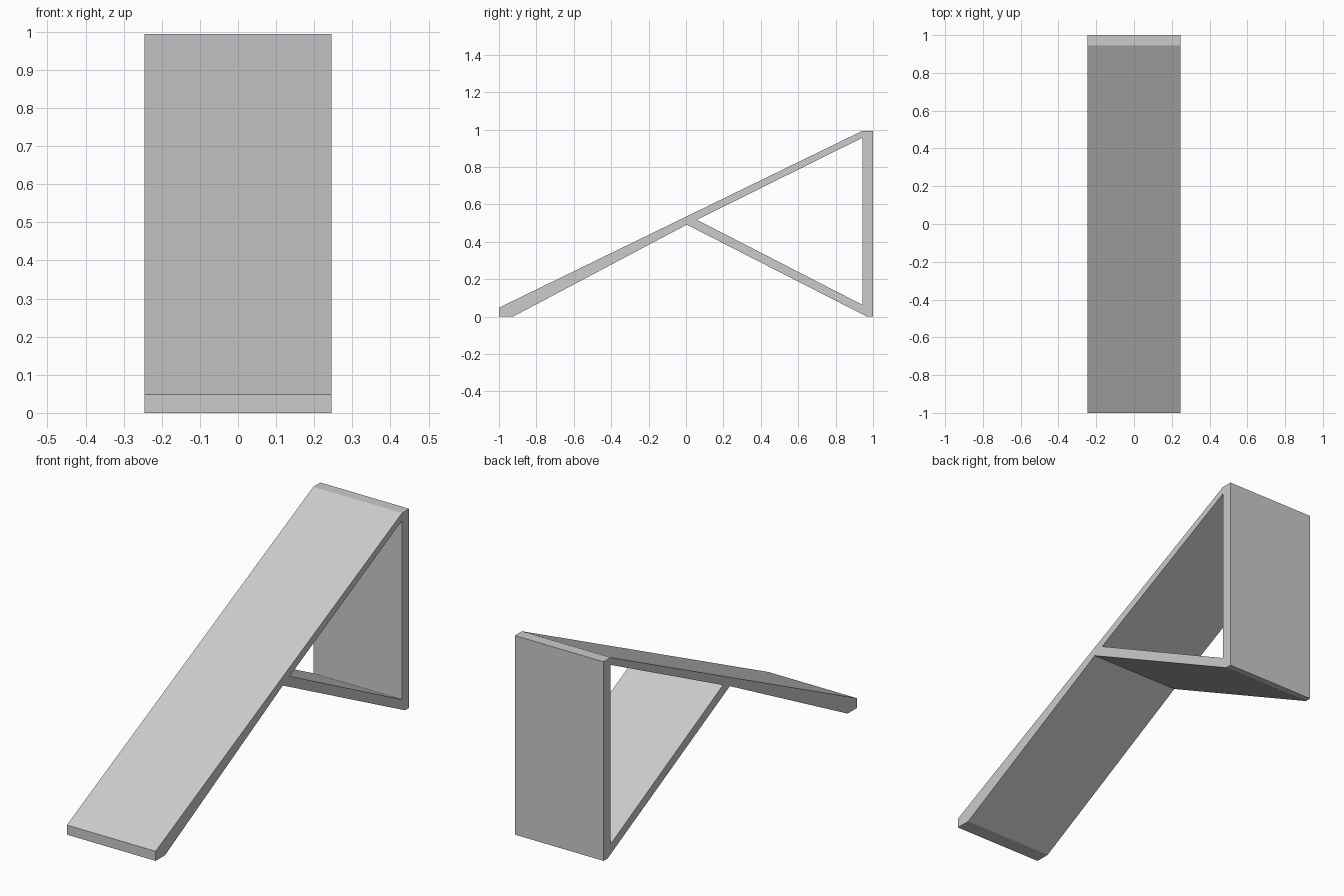
import bpy
import bmesh

cube = bpy.data.objects.get("Cube")
if cube:
    bpy.data.objects.remove(cube, do_unlink=True)

HALF_WIDTH = 0.245

# Flat grey material
grey = bpy.data.materials.new("plain grey")
grey.use_nodes = True
colour = (0.6, 0.6, 0.6, 1)
grey.diffuse_color = colour
grey.node_tree.nodes["Principled BSDF"].inputs["Base Color"].default_value = colour

# Named corners of the side profile (y, z)
corners = {
    "toe_top": (-1, 0.048), "toe_front": (-1, 0), "toe_heel": (-0.925, 0),
    "joint_under": (0.004, 0.492), "joint_inner": (0.058, 0.518),
    "crest": (0.944, 0.994), "top_back": (1, 0.994), "top_inner": (0.944, 0.957),
    "foot_inner": (0.944, 0.063), "foot_front": (0.968, 0), "foot_back": (1, 0),
}

# Each member is a face of the profile, mitred to its neighbours
members = {
    "ramp": ("toe_front", "toe_heel", "joint_under", "joint_inner",
             "top_inner", "crest", "toe_top"),
    "upright": ("foot_back", "top_back", "crest", "top_inner", "foot_inner"),
    "brace": ("foot_front", "foot_back", "foot_inner", "joint_inner", "joint_under"),
}

bm = bmesh.new()
points = {n: bm.verts.new((-HALF_WIDTH, y, z)) for n, (y, z) in corners.items()}
faces = [bm.faces.new([points[n] for n in names]) for names in members.values()]

# Extrude the joined profile across the full width
result = bmesh.ops.extrude_face_region(bm, geom=faces, use_keep_orig=True)
moved = [g for g in result["geom"] if isinstance(g, bmesh.types.BMVert)]
bmesh.ops.translate(bm, verts=moved, vec=(2 * HALF_WIDTH, 0, 0))
bmesh.ops.recalc_face_normals(bm, faces=bm.faces)

mesh = bpy.data.meshes.new("ramp_frame")
bm.to_mesh(mesh)
bm.free()
mesh.materials.append(grey)
frame = bpy.data.objects.new("ramp_frame", mesh)
bpy.context.collection.objects.link(frame)
